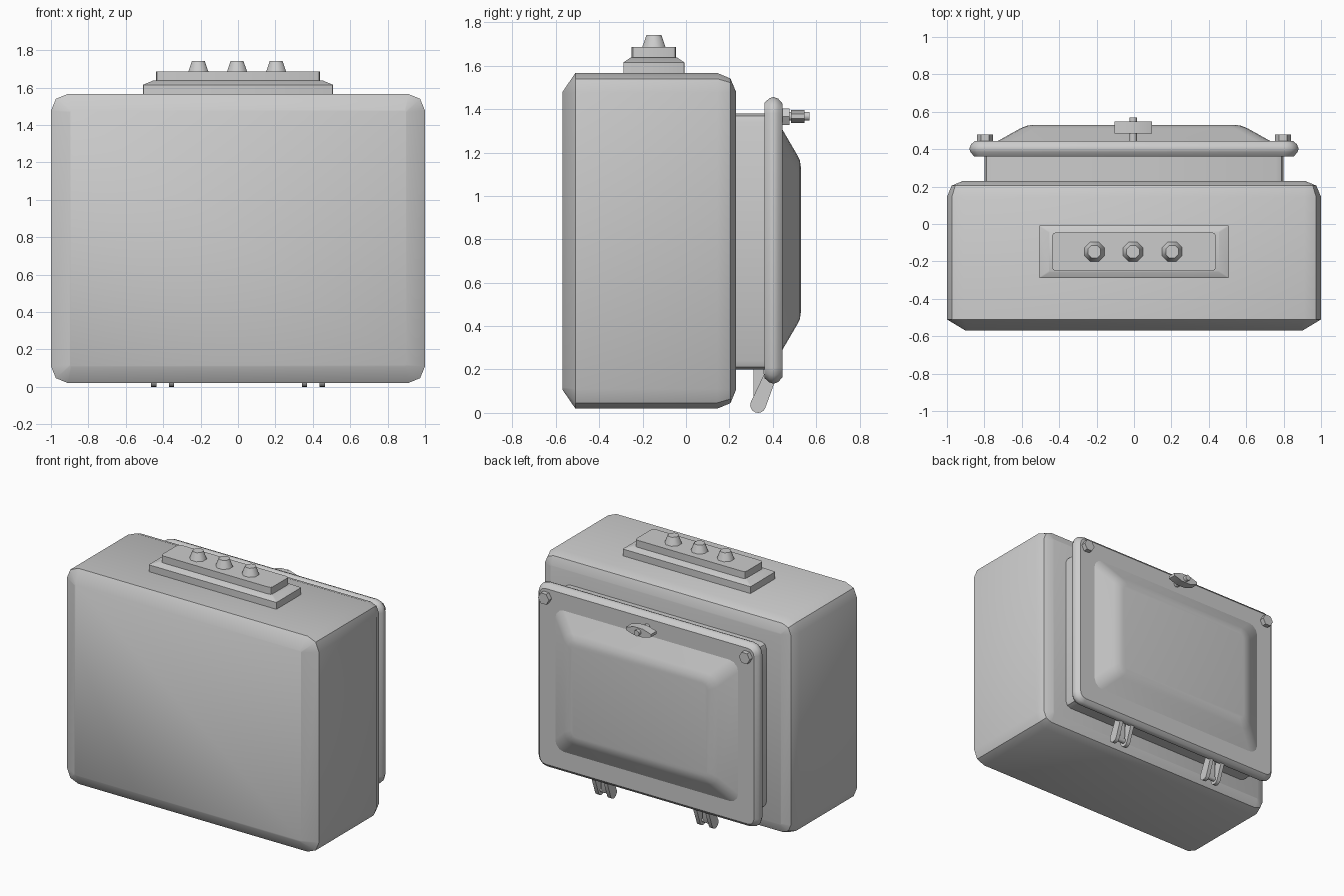
import bpy, bmesh
from math import sin, cos, pi, radians
from mathutils import Matrix, Vector

cube = bpy.data.objects.get("Cube")
if cube:
    bpy.data.objects.remove(cube, do_unlink=True)

grey = bpy.data.materials.new("painted_grey")
grey.use_nodes = True
grey.diffuse_color = (0.6, 0.6, 0.6, 1)
grey.node_tree.nodes["Principled BSDF"].inputs["Base Color"].default_value = (0.6, 0.6, 0.6, 1)


def finish(name, bm, angle=40):
    bmesh.ops.recalc_face_normals(bm, faces=bm.faces)
    mesh = bpy.data.meshes.new(name)
    bm.to_mesh(mesh)
    bm.free()
    mesh.materials.append(grey)
    ob = bpy.data.objects.new(name, mesh)
    bpy.context.collection.objects.link(ob)
    bpy.ops.object.select_all(action='DESELECT')
    ob.select_set(True)
    bpy.context.view_layer.objects.active = ob
    bpy.ops.object.shade_smooth_by_angle(angle=radians(angle))
    return ob


def place(axis, u, v, t):
    """Map a 2D outline point and a depth to space along the axis."""
    return {'X': Vector((t, u, v)), 'Y': Vector((u, t, v)), 'Z': Vector((u, v, t))}[axis]


def rounded_rect(hu, hv, r, seg):
    pts = []
    for k, (su, sv) in enumerate([(1, 1), (-1, 1), (-1, -1), (1, -1)]):
        for i in range(seg + 1):
            a = (k + i / seg) * pi / 2
            pts.append((su * (hu - r) + r * cos(a), sv * (hv - r) + r * sin(a)))
    return pts


def loft(name, axis, cu, cv, sections, seg=2):
    """Skin rounded rectangles given as (depth, half u, half v, radius)."""
    bm = bmesh.new()
    rings = [[bm.verts.new(place(axis, cu + u, cv + v, t))
              for u, v in rounded_rect(hu, hv, r, seg)] for t, hu, hv, r in sections]
    n = len(rings[0])
    for a, b in zip(rings, rings[1:]):
        for i in range(n):
            j = (i + 1) % n
            bm.faces.new((a[i], a[j], b[j], b[i]))
    bm.faces.new(rings[0])
    bm.faces.new(rings[-1])
    return finish(name, bm)


def prism(name, axis, pts, lo, hi):
    bm = bmesh.new()
    a, b = ([bm.verts.new(place(axis, u, v, t)) for u, v in pts] for t in (lo, hi))
    for i in range(len(pts)):
        j = (i + 1) % len(pts)
        bm.faces.new((a[i], a[j], b[j], b[i]))
    bm.faces.new(a)
    bm.faces.new(b)
    return finish(name, bm)


def cone(name, base, r1, r2, depth, seg, turn=Matrix(), angle=30):
    bm = bmesh.new()
    m = (Matrix.Translation(base) @ turn @ Matrix.Translation((0, 0, depth / 2))
         @ Matrix.Rotation(pi / seg, 4, 'Z'))
    bmesh.ops.create_cone(bm, cap_ends=True, segments=seg, radius1=r1, radius2=r2,
                          depth=depth, matrix=m)
    return finish(name, bm, angle)


BACK = Matrix.Rotation(-pi / 2, 4, 'X')
SIDE = Matrix.Rotation(pi / 2, 4, 'Y')

# Main housing with chamfered front and rounded back
loft("housing", 'Y', 0, 0.793, [
    (-0.57, 0.90, 0.685, 0.01), (-0.51, 1.0, 0.773, 0.09), (0.145, 1.0, 0.773, 0.09),
    (0.205, 0.975, 0.748, 0.065), (0.23, 0.915, 0.688, 0.01)])

# Rear neck, lid flange and raised lid panel
loft("rear_neck", 'Y', 0, 0.79, [(0.22, 0.80, 0.59, 0.04), (0.37, 0.80, 0.59, 0.04)])
loft("lid_flange", 'Y', 0, 0.795, [
    (0.362, 0.855, 0.635, 0.05), (0.385, 0.875, 0.655, 0.07), (0.403, 0.88, 0.661, 0.075),
    (0.425, 0.872, 0.653, 0.068), (0.445, 0.85, 0.63, 0.045)], seg=3)
loft("lid_panel", 'Y', 0, 0.798, [
    (0.44, 0.735, 0.515, 0.07), (0.51, 0.61, 0.395, 0.07), (0.525, 0.575, 0.365, 0.06),
    (0.53, 0.54, 0.33, 0.04)], seg=3)

# Stepped plate and knobs on the top
loft("top_base_plate", 'Z', 0, -0.148, [
    (1.55, 0.507, 0.141, 0.006), (1.615, 0.507, 0.141, 0.006), (1.637, 0.455, 0.108, 0.006)])
loft("top_step", 'Z', 0, -0.148, [(1.62, 0.438, 0.103, 0.02), (1.687, 0.438, 0.103, 0.02)])
for i, x in enumerate((-0.212, -0.005, 0.204)):
    cone(f"top_knob_{i + 1}", (x, -0.148, 1.68), 0.06, 0.037, 0.062, 8, angle=50)

# Hex bolts at the upper lid corners
for side, s in (("left", 1), ("right", -1)):
    cone(f"lid_bolt_{side}", (s * 0.797, 0.44, 1.365), 0.043, 0.043, 0.038, 6, BACK)

# Wing knob at the top middle of the lid
cone("wing_knob_stem", (-0.005, 0.44, 1.367), 0.021, 0.021, 0.13, 12, BACK, 40)
half = [(0.10, -0.010), (0.10, 0.010), (0.035, 0.03)]
wing = half + [(-u, v) for u, v in reversed(half)] + [(-0.035, -0.03), (0.035, -0.03)]
prism("wing_knob", 'Y', [(u - 0.005, v + 1.367) for u, v in wing], 0.485, 0.547)

# Lower hinges: slanted lid cheeks around an upright housing lug
arc = [(0.332 + 0.036 * cos(a), 0.036 + 0.036 * sin(a))
       for a in (pi * (0.88 + 0.125 * k) for k in range(9))]
cheek = [(0.37, 0.20)] + arc + [(0.412, 0.15), (0.412, 0.20)]
lug = [(0.31, 0.22), (0.31, 0.06), (0.325, 0.03), (0.345, 0.03), (0.36, 0.06), (0.36, 0.22)]
for side, s in (("left", 1), ("right", -1)):
    x = s * 0.403
    for part, d in (("outer", s * 0.048), ("inner", -s * 0.048)):
        prism(f"hinge_cheek_{side}_{part}", 'X', cheek, x + d - 0.014, x + d + 0.014)
    prism(f"hinge_lug_{side}", 'X', lug, x - 0.02, x + 0.02)
    cone(f"hinge_pin_{side}", (x - 0.06, 0.332, 0.04), 0.018, 0.018, 0.12, 10, SIDE, 40)
